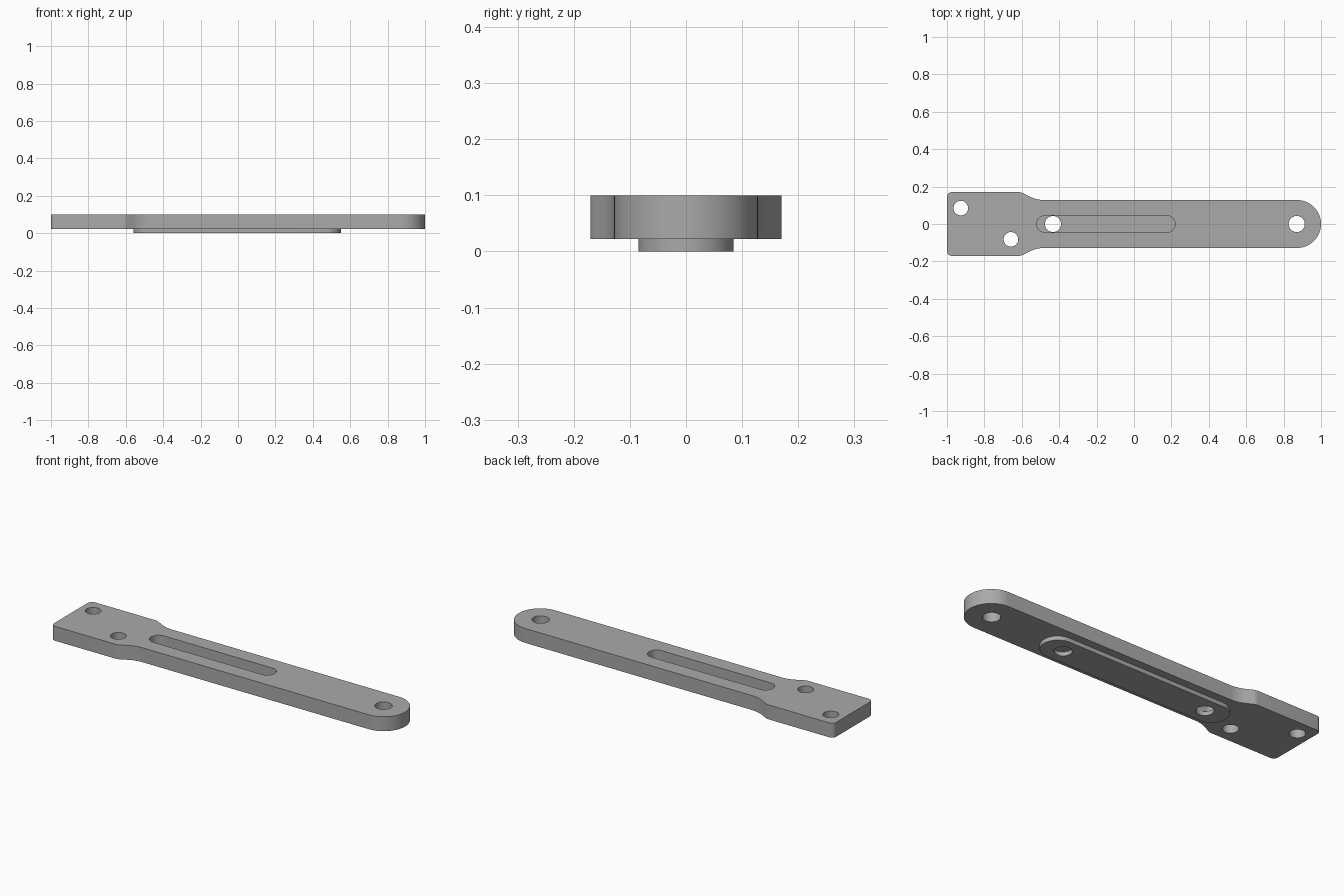
import bpy
from math import sin, cos, pi, radians

cube = bpy.data.objects.get("Cube")
if cube:
    bpy.data.objects.remove(cube, do_unlink=True)

steel = bpy.data.materials.new("plain_grey")
steel.use_nodes = True
GREY = (0.4, 0.4, 0.4, 1)
steel.diffuse_color = GREY
steel.node_tree.nodes["Principled BSDF"].inputs["Base Color"].default_value = GREY


def arc(cx, cy, r, start, end, steps):
    """Points on an arc, angles in degrees."""
    angles = [radians(start + (end - start) * i / steps) for i in range(steps + 1)]
    return [(cx + r * cos(a), cy + r * sin(a)) for a in angles]


def circle(cx, cy, r):
    return arc(cx, cy, r, 0, 360, 48)[:-1]


def capsule(x0, x1, r):
    return arc(x1, 0, r, -90, 90, 24) + arc(x0, 0, r, 90, 270, 24)


def flat_part(name, loops, z0, z1):
    """Extrude an outline with holes between two heights."""
    curve = bpy.data.curves.new(name, "CURVE")
    curve.dimensions = "2D"
    curve.fill_mode = "BOTH"
    curve.extrude = (z1 - z0) / 2
    for loop in loops:
        spline = curve.splines.new("POLY")
        spline.points.add(len(loop) - 1)
        for point, (x, y) in zip(spline.points, loop):
            point.co = (x, y, 0, 1)
        spline.use_cyclic_u = True
    curve.materials.append(steel)
    obj = bpy.data.objects.new(name, curve)
    bpy.context.collection.objects.link(obj)
    obj.location.z = (z0 + z1) / 2
    bpy.ops.object.select_all(action="DESELECT")
    obj.select_set(True)
    bpy.context.view_layer.objects.active = obj
    bpy.ops.object.convert(target="MESH")
    # Weld the caps to the walls and face everything outwards
    bpy.ops.object.mode_set(mode="EDIT")
    bpy.ops.mesh.select_all(action="SELECT")
    bpy.ops.mesh.remove_doubles(threshold=0.0001)
    bpy.ops.mesh.normals_make_consistent(inside=False)
    bpy.ops.object.mode_set(mode="OBJECT")
    bpy.ops.object.shade_smooth_by_angle(angle=radians(30))
    return bpy.context.object


# Plate: rounded tip, narrow arm, curved shoulder, wide mounting end
ARM, WIDE, CORNER = 0.128, 0.17, 0.025
upper = arc(1 - ARM, 0, ARM, 0, 90, 24)
upper += arc(-0.48, ARM + 0.17, 0.17, 270, 240, 10)
upper += arc(-0.615, WIDE - 0.05, 0.05, 60, 90, 8)
upper += arc(-1 + CORNER, WIDE - CORNER, CORNER, 90, 180, 8)
outline = upper + [(x, -y) for x, y in reversed(upper[1:])]
flat_part("arm_plate", [
    outline,
    capsule(-0.475, 0.175, 0.045),
    circle(0.87, 0, 0.043),
    circle(-0.926, 0.085, 0.039),
    circle(-0.658, -0.082, 0.039),
], 0.022, 0.1)

# Pad closing the slot from below
flat_part("slot_pad", [
    capsule(-0.475, 0.465, 0.085),
    circle(-0.433, 0, 0.043),
    circle(0.433, 0, 0.043),
], 0, 0.022)
